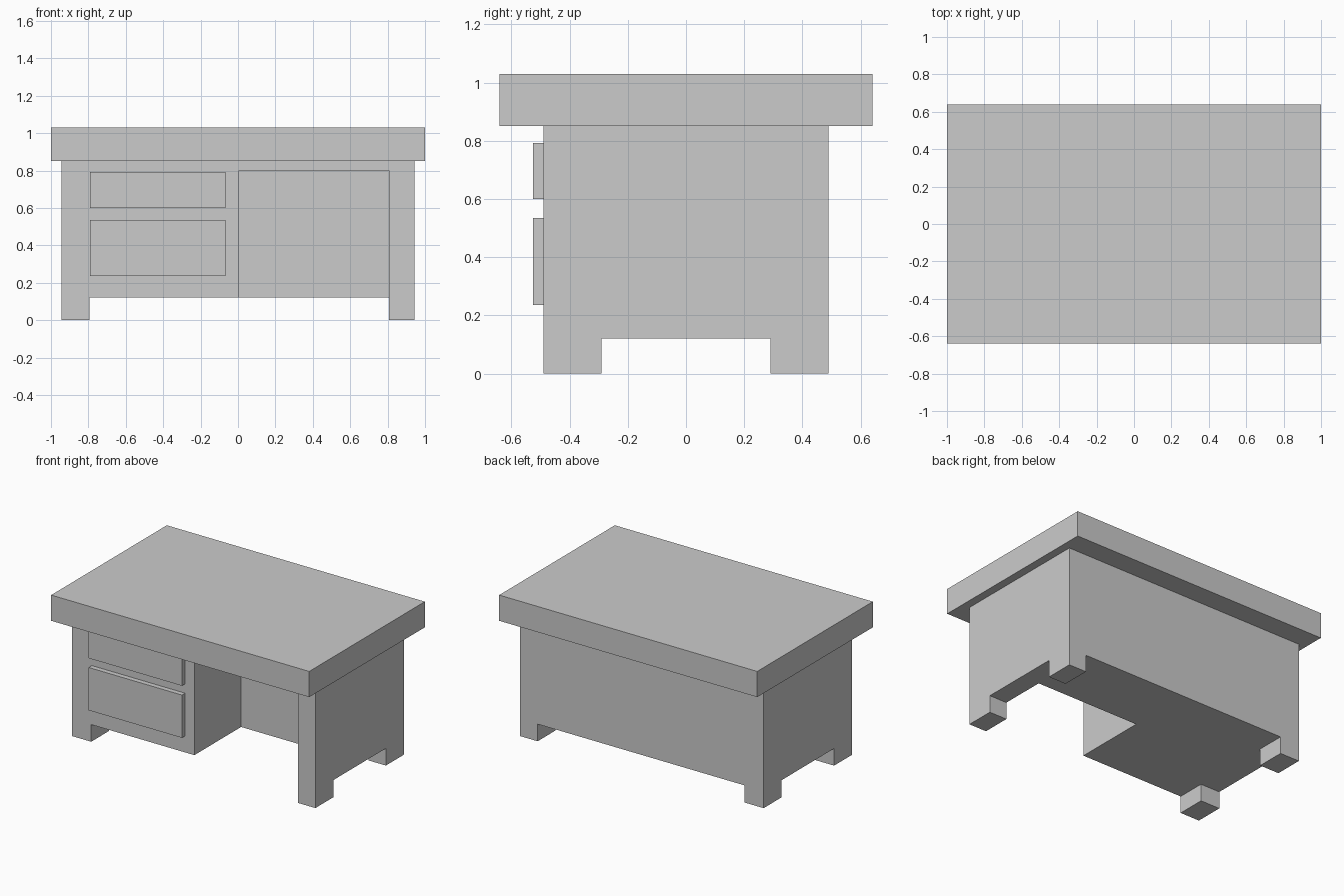
import bpy

if "Cube" in bpy.data.objects:
    bpy.data.objects.remove(bpy.data.objects["Cube"])


def box(name, x, y, z):
    """Axis-aligned box from (min, max) ranges."""
    bpy.ops.mesh.primitive_cube_add(size=1, location=[sum(r) / 2 for r in (x, y, z)])
    ob = bpy.context.object
    ob.name = name
    ob.scale = [r[1] - r[0] for r in (x, y, z)]
    bpy.ops.object.transform_apply(location=False, rotation=False, scale=True)
    return ob


def cut(target, x, y, z):
    """Subtract a box from the target and remove the cutter."""
    cutter = box("cutter", x, y, z)
    cutter.hide_render = True
    mod = target.modifiers.new("cut", 'BOOLEAN')
    mod.operation = 'DIFFERENCE'
    mod.solver = 'EXACT'
    mod.object = cutter
    bpy.context.view_layer.objects.active = target
    bpy.ops.object.modifier_apply(modifier=mod.name)
    bpy.data.objects.remove(cutter, do_unlink=True)


LEFT, RIGHT = -0.795, 0.807      # inner faces of the legs
BASE = 0.12                      # underside of the body

# Desktop slab
box("desktop", (-1, 1), (-0.64, 0.64), (0.85, 1.03))

# Body: one block, with slots under it leaving four feet, and a knee space
body = box("desk_body", (-0.945, 0.943), (-0.49, 0.49), (0, 0.85))
cut(body, (-1.5, 1.5), (-0.29, 0.29), (-0.2, BASE))
cut(body, (LEFT, RIGHT), (-1, 1), (-0.2, BASE))
cut(body, (0.005, RIGHT), (-1, 0.027), (-0.1, 0.80))

# Drawer fronts
for name, z in (("upper_drawer", (0.60, 0.793)), ("lower_drawer", (0.235, 0.535))):
    box(name, (-0.79, -0.067), (-0.525, -0.49), z)
